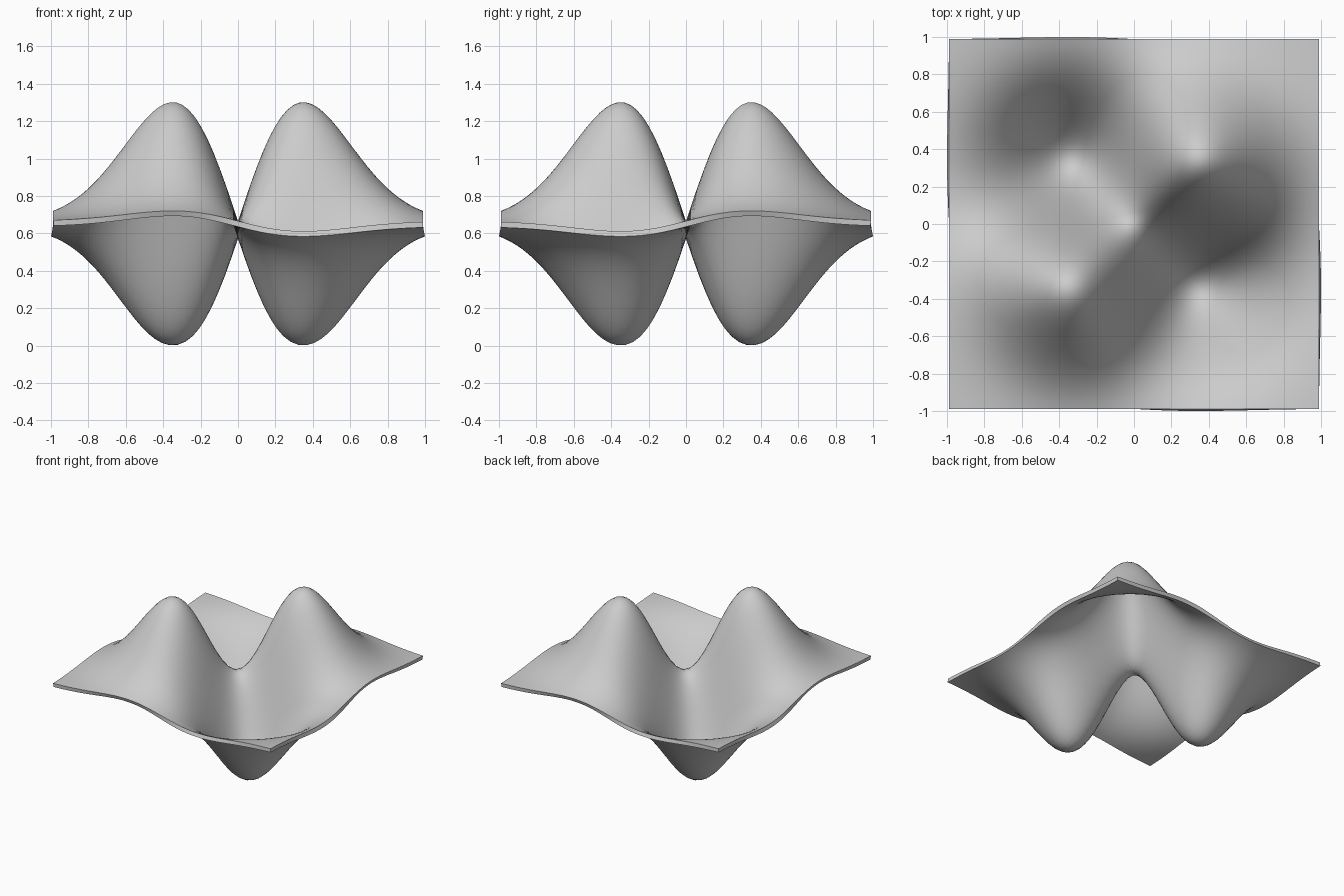
import bpy
import bmesh
from math import exp, radians

cube = bpy.data.objects.get("Cube")
if cube:
    bpy.data.objects.remove(cube, do_unlink=True)

HALF = 0.988          # half width of the sheet
SPREAD = HALF / 2     # distance scale of the humps
HEIGHT = 0.636        # hump height above the middle level
THICK = 0.03
DIVISIONS = 60


def wave(x, y):
    """Two humps and two hollows, one in each quadrant."""
    u, v = x / SPREAD, y / SPREAD
    return HEIGHT * 2 * u * v * exp(1 - u * u - v * v)


# Grey material
grey = bpy.data.materials.new("Light grey")
grey.use_nodes = True
colour = (0.6, 0.6, 0.6, 1)
grey.diffuse_color = colour
grey.node_tree.nodes["Principled BSDF"].inputs["Base Color"].default_value = colour

# Wavy sheet: a grid lifted by the wave
bm = bmesh.new()
bmesh.ops.create_grid(bm, x_segments=DIVISIONS, y_segments=DIVISIONS, size=HALF)
for v in bm.verts:
    v.co.z = HEIGHT + THICK + wave(v.co.x, v.co.y)
mesh = bpy.data.meshes.new("wavy_sheet")
bm.to_mesh(mesh)
bm.free()
mesh.materials.append(grey)
sheet = bpy.data.objects.new("wavy_sheet", mesh)
bpy.context.collection.objects.link(sheet)

# Thickness below the upper surface
solid = sheet.modifiers.new("Thickness", 'SOLIDIFY')
solid.thickness = THICK
solid.offset = -1
bpy.ops.object.select_all(action='DESELECT')
sheet.select_set(True)
bpy.context.view_layer.objects.active = sheet
bpy.ops.object.modifier_apply(modifier=solid.name)
bpy.ops.object.shade_smooth_by_angle(angle=radians(60))
